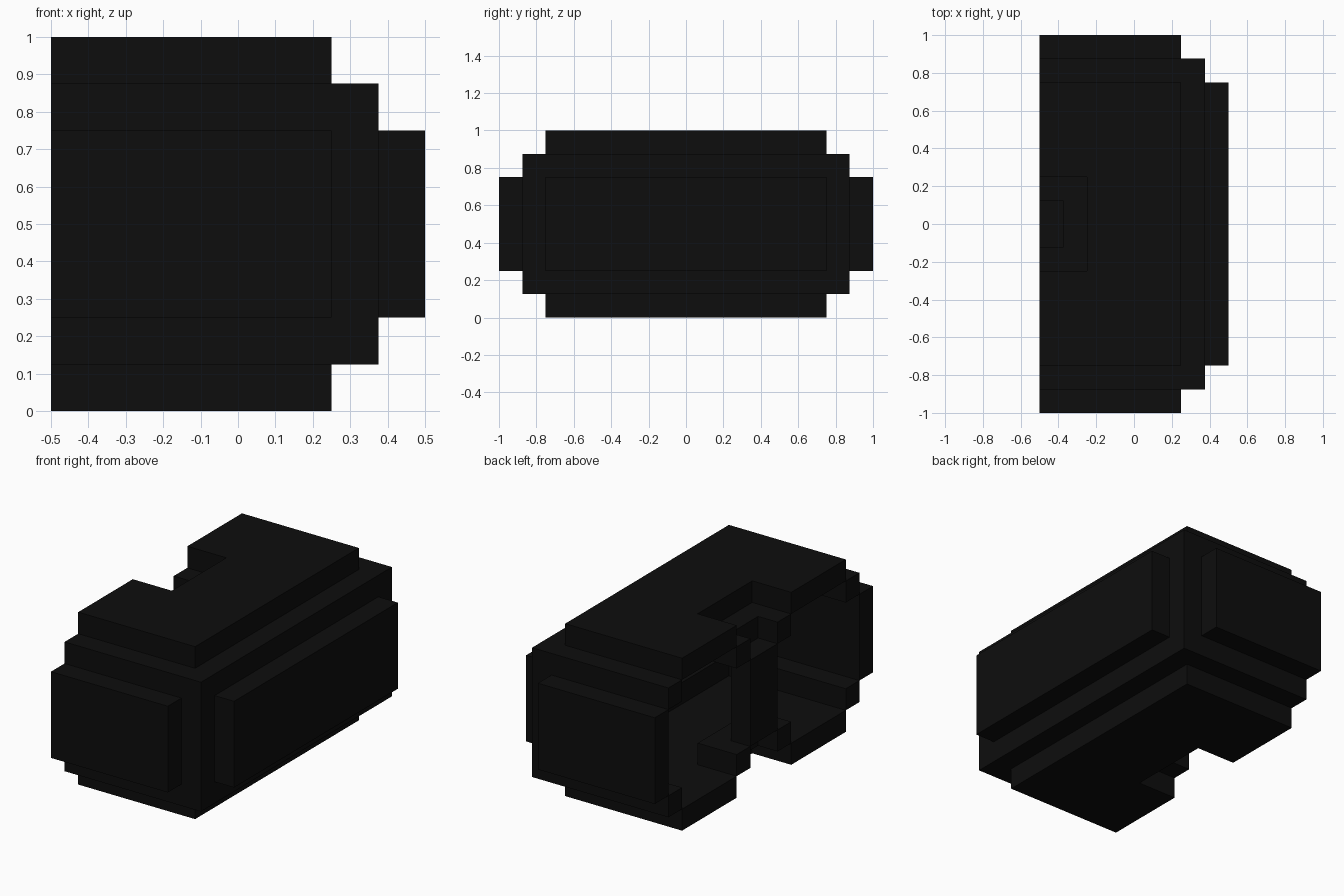
import bpy
import bmesh

cube = bpy.data.objects.get("Cube")
if cube:
    bpy.data.objects.remove(cube)

U = 0.125        # one block
CUT = -0.5       # x of the open cut side

black = bpy.data.materials.new("Near black")
black.use_nodes = True
colour = (0.004, 0.004, 0.004, 1)
black.diffuse_color = colour
black.node_tree.nodes["Principled BSDF"].inputs["Base Color"].default_value = colour


def prism(name, outline, z0, z1):
    """Extrude a plan outline (in blocks, x measured from the cut) between two heights."""
    bm = bmesh.new()
    face = bm.faces.new([bm.verts.new((CUT + x * U, y * U, z0 * U)) for x, y in outline])
    ext = bmesh.ops.extrude_face_region(bm, geom=[face])
    top = [v for v in ext["geom"] if isinstance(v, bmesh.types.BMVert)]
    bmesh.ops.translate(bm, verts=top, vec=(0, 0, (z1 - z0) * U))
    bmesh.ops.recalc_face_normals(bm, faces=bm.faces)
    mesh = bpy.data.meshes.new(name)
    bm.to_mesh(mesh)
    bm.free()
    mesh.materials.append(black)
    obj = bpy.data.objects.new(name, mesh)
    bpy.context.collection.objects.link(obj)
    return obj


def rect(x0, x1, y0, y1):
    return [(x0, y0), (x1, y0), (x1, y1), (x0, y1)]


def half_ring(r_in, r_out):
    """Half of a square ring, open at the cut."""
    return [(0, -r_out), (r_out, -r_out), (r_out, r_out), (0, r_out),
            (0, r_in), (r_in, r_in), (r_in, -r_in), (0, -r_in)]


# Horizontal layers, repeated at the bottom and the top of the hollow shell
for side, flip in (("bottom", False), ("top", True)):
    for part, r_in, r_out, z0 in (("plate", 2, 6, 0),
                                  ("outer_step", 6, 7, 1),
                                  ("inner_step", 1, 2, 1)):
        z = 7 - z0 if flip else z0
        prism(f"{side}_{part}", half_ring(r_in, r_out), z, z + 1)

# Upright walls between the steps
prism("long_wall", rect(7, 8, -6, 6), 2, 6)
prism("centre_column", rect(0, 1, -1, 1), 2, 6)
for side, s in (("front", -1), ("back", 1)):
    prism(f"{side}_wall", rect(0, 6, s * 7, s * 8), 2, 6)
    prism(f"{side}_corner_post", rect(6, 7, s * 6, s * 7), 2, 6)
